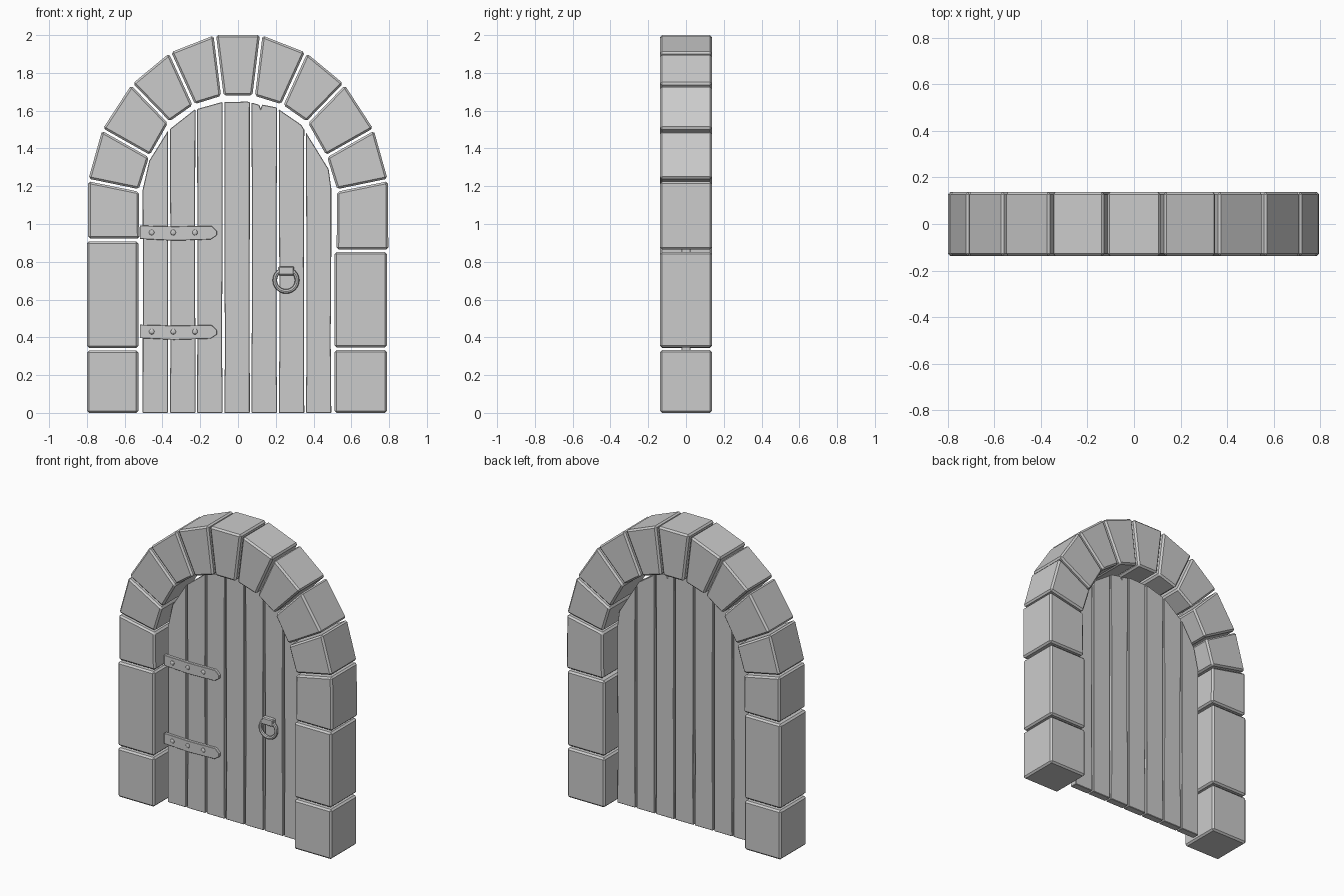
import bpy, bmesh, math, random

if "Cube" in bpy.data.objects:
    bpy.data.objects.remove(bpy.data.objects["Cube"])
random.seed(4)


def material(name, v):
    m = bpy.data.materials.new(name)
    m.diffuse_color = (v, v, v, 1)
    m.use_nodes = True
    m.node_tree.nodes["Principled BSDF"].inputs["Base Color"].default_value = m.diffuse_color
    return m


GREY = material("plain grey", 0.6)


def prism(name, pts, y0, y1, bevel):
    """Extrude an x-z outline from y0 to y1 and chamfer its edges."""
    bm = bmesh.new()
    face = bm.faces.new([bm.verts.new((x, y0, z)) for x, z in pts])
    ext = bmesh.ops.extrude_face_region(bm, geom=[face])
    for v in ext["geom"]:
        if isinstance(v, bmesh.types.BMVert):
            v.co.y = y1
    bmesh.ops.recalc_face_normals(bm, faces=bm.faces)
    me = bpy.data.meshes.new(name)
    bm.to_mesh(me)
    bm.free()
    ob = bpy.data.objects.new(name, me)
    bpy.context.collection.objects.link(ob)
    me.materials.append(GREY)
    if bevel:
        mod = ob.modifiers.new("chamfer", "BEVEL")
        mod.width, mod.segments = bevel, 1
        mod.limit_method, mod.angle_limit = "ANGLE", math.radians(40)
    return ob


def toward(a, b, d):
    k = d / math.dist(a, b)
    return (a[0] + (b[0] - a[0]) * k, a[1] + (b[1] - a[1]) * k)


def stone(name, o0, i0, o1, i1, gap=0.007):
    """Stone between two mortar joints (outer/inner ends), leaving a gap."""
    pts = [toward(o0, o1, gap), toward(i0, i1, gap),
           toward(i1, i0, gap), toward(o1, o0, gap)]
    return prism(name, pts, -0.138, 0.138, 0.011)


# arch stones: joints from the keystone down to the springing
OUTER = [(0.123, 2.0), (0.36, 1.907), (0.562, 1.74), (0.718, 1.5), (0.793, 1.233)]
INNER = [(0.083, 1.68), (0.235, 1.633), (0.368, 1.54), (0.47, 1.36), (0.527, 1.178)]
stone("keystone", (-0.123, 2.0), (-0.083, 1.68), OUTER[0], INNER[0])
for side, s in (("left", -1), ("right", 1)):
    o = [(s * x, z) for x, z in OUTER]
    i = [(s * x, z) for x, z in INNER]
    for k in range(4):
        stone(f"{side}_arch_stone_{k + 1}", o[k], i[k], o[k + 1], i[k + 1])

# jamb stones: outer x, inner x and the joint heights of each side
for side, xo, xi, top_o, top_i, z1, z2 in (
        ("left", -0.80, -0.528, -0.793, -0.522, 0.337, 0.915),
        ("right", 0.789, 0.511, 0.796, 0.522, 0.34, 0.858)):
    s = -1 if side == "left" else 1
    stone(side + "_base_stone", (xo, -0.007), (xi, -0.007), (xo, z1), (xi, z1))
    stone(side + "_jamb_stone", (xo, z1), (xi, z1), (xo, z2), (xi, z2))
    stone(side + "_springer_stone", (top_o, z2), (top_i, z2),
          (s * 0.793, 1.233), (s * 0.525, 1.178))

# door planks cut to an arched top line
TOP = [(-0.505, 1.18), (-0.47, 1.335), (-0.37, 1.495), (-0.23, 1.605),
       (-0.087, 1.645), (0.05, 1.648), (0.1, 1.635), (0.113, 1.63), (0.12, 1.61),
       (0.128, 1.632), (0.2, 1.618), (0.335, 1.525), (0.48, 1.29), (0.495, 1.18)]


def top_at(x):
    for (xa, za), (xb, zb) in zip(TOP, TOP[1:]):
        if x <= xb:
            return za + (zb - za) * (x - xa) / (xb - xa)
    return TOP[-1][1]


PITCH = 1.009 / 7
for n in range(7):
    a = -0.505 + n * PITCH
    b = min(a + PITCH - 0.009, 0.494)
    wob = lambda: random.uniform(0, 0.004)
    pts = [(a, 0), (b, 0)]
    pts += [(b - wob(), z) for z in (0.4, 0.8)] + [(b, top_at(b))]
    pts += [p for p in reversed(TOP) if a + 0.004 < p[0] < b - 0.004]
    pts += [(a, top_at(a))] + [(a + wob(), z) for z in (0.75, 0.35)]
    prism(f"door_plank_{n + 1}", pts, -0.025, 0.025, 0.003)

# hinge straps with rivets
for label, z in (("upper", 0.955), ("lower", 0.43)):
    strap = [(-0.52, z - 0.034), (-0.34, z - 0.043), (-0.145, z - 0.037),
             (-0.112, z - 0.015), (-0.112, z + 0.008), (-0.14, z + 0.035),
             (-0.34, z + 0.032), (-0.52, z + 0.037)]
    prism(label + "_hinge_strap", strap, -0.043, -0.02, 0.002)
    for k, x in enumerate((-0.457, -0.343, -0.228)):
        bpy.ops.mesh.primitive_uv_sphere_add(segments=10, ring_count=6, radius=0.015,
                                             location=(x, -0.043, z))
        rivet = bpy.context.object
        rivet.name = f"{label}_rivet_{k + 1}"
        rivet.scale.y = 0.6
        rivet.data.materials.append(GREY)

# pull ring hanging from its bracket
bpy.ops.mesh.primitive_torus_add(major_radius=0.059, minor_radius=0.012,
                                 major_segments=24, minor_segments=8,
                                 location=(0.254, -0.04, 0.702),
                                 rotation=(math.pi / 2, 0, 0))
ring = bpy.context.object
ring.name = "pull_ring"
ring.data.materials.append(GREY)
bpy.ops.object.shade_smooth_by_angle()
prism("ring_bracket", [(0.213, 0.728), (0.297, 0.728), (0.297, 0.776), (0.213, 0.776)],
      -0.056, -0.02, 0.006)
